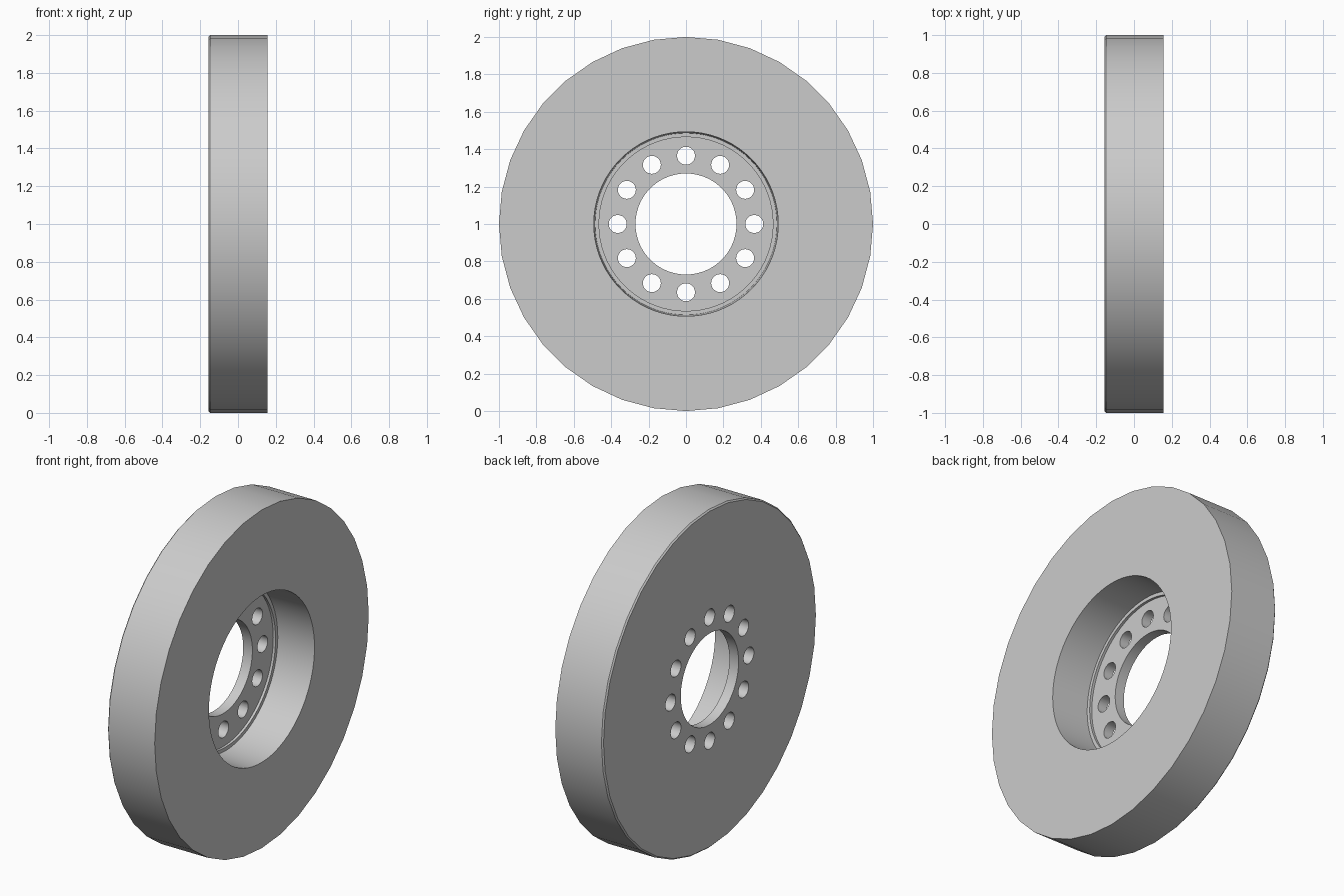
import bpy, bmesh
from math import cos, sin, tau, radians

if "Cube" in bpy.data.objects:
    bpy.data.objects.remove(bpy.data.objects["Cube"])


def lathe(name, profile, sides, y=0.0, z=1.0):
    """Closed solid turned around the x axis from (x, radius) pairs."""
    bm = bmesh.new()
    rings = [[bm.verts.new((x, y + r * cos(tau * i / sides), z + r * sin(tau * i / sides)))
              for i in range(sides)] for x, r in profile]
    for a, b in zip(rings, rings[1:]):
        for i in range(sides):
            j = (i + 1) % sides
            bm.faces.new((a[i], a[j], b[j], b[i]))
    bm.faces.new(rings[0])
    bm.faces.new(rings[-1])
    bmesh.ops.recalc_face_normals(bm, faces=bm.faces)
    mesh = bpy.data.meshes.new(name)
    bm.to_mesh(mesh)
    bm.free()
    ob = bpy.data.objects.new(name, mesh)
    bpy.context.collection.objects.link(ob)
    return ob


# Wheel body with a tiny chamfer on its back edge
wheel = lathe("wheel_disc", [(-0.155, 0.992), (-0.147, 1.0), (0.155, 1.0)], 36)

# Centre bore, hub floor, narrow ledge and slightly tapered recess
cutters = [lathe("recess_cutter", [(-0.25, 0.27), (-0.095, 0.27), (-0.095, 0.465),
                                   (-0.08, 0.465), (-0.08, 0.486), (0.25, 0.496)], 72)]

# Ring of twelve bolt holes
for k in range(12):
    a = tau * k / 12
    cutters.append(lathe("bolt_hole_cutter", [(-0.25, 0.048), (-0.03, 0.048)], 24,
                         0.365 * cos(a), 1 + 0.365 * sin(a)))

bpy.context.view_layer.objects.active = wheel
wheel.select_set(True)
for c in cutters:
    c.hide_render = True
    mod = wheel.modifiers.new("cut", 'BOOLEAN')
    mod.operation = 'DIFFERENCE'
    mod.solver = 'EXACT'
    mod.object = c
    bpy.ops.object.modifier_apply(modifier=mod.name)
for c in cutters:
    bpy.data.objects.remove(c)

bpy.ops.object.shade_smooth_by_angle(angle=radians(30))
